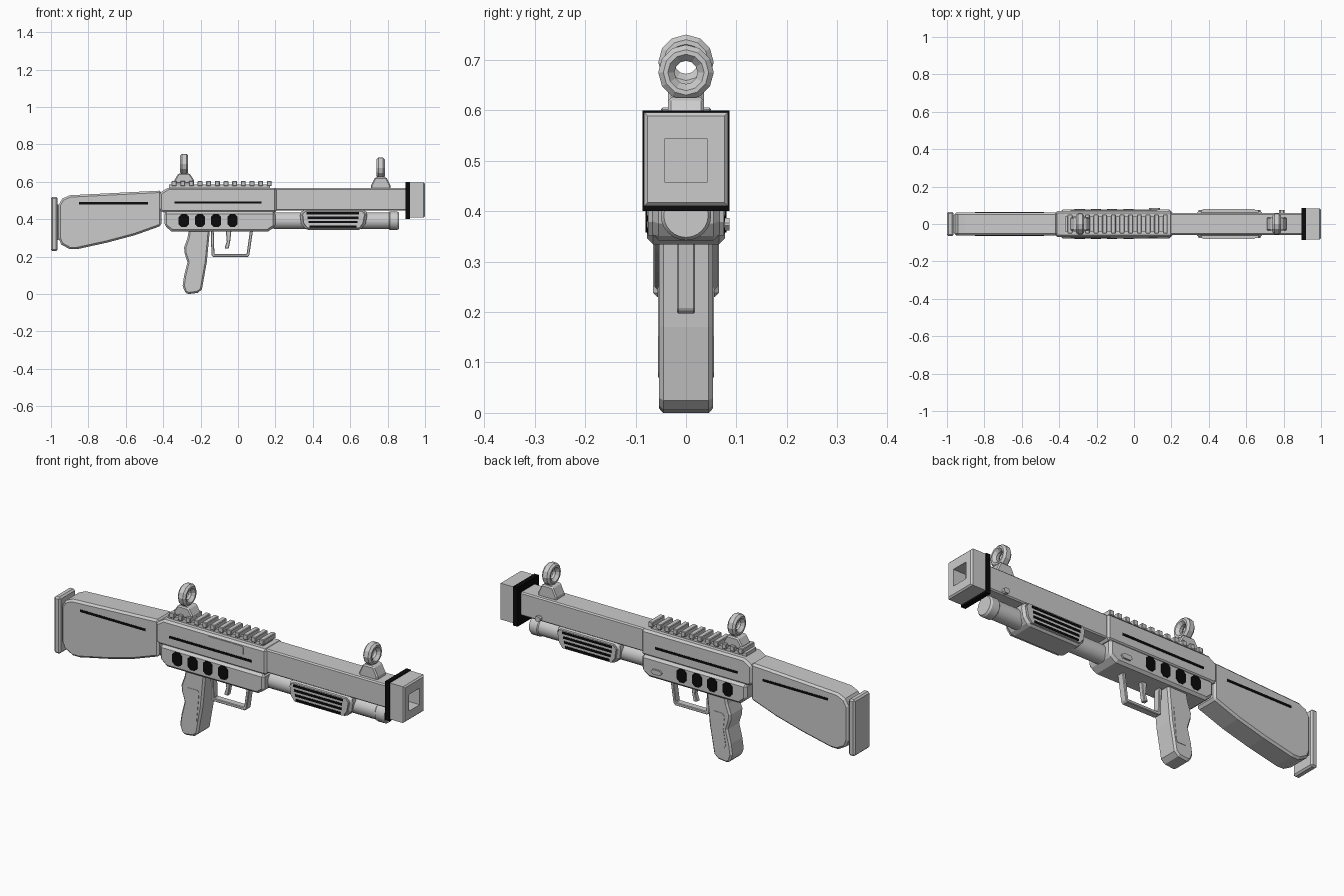
import bpy, bmesh, math
from mathutils import Vector


def material(name, v):
    m = bpy.data.materials.new(name)
    m.diffuse_color = (v, v, v, 1)
    return m


GREY = material("grey", 0.6)
BLACK = material("black", 0.003)


def finish(name, bm, mat=GREY, bevel=0.0):
    bmesh.ops.recalc_face_normals(bm, faces=bm.faces)
    me = bpy.data.meshes.new(name)
    bm.to_mesh(me)
    bm.free()
    me.materials.append(mat)
    ob = bpy.data.objects.new(name, me)
    bpy.context.collection.objects.link(ob)
    if bevel:
        b = ob.modifiers.new("edge", "BEVEL")
        b.width, b.segments, b.limit_method = bevel, 1, "ANGLE"
        b.angle_limit = math.radians(40)
    return ob


def prism(name, pts, y0, y1, mat=GREY, bevel=0.0):
    """Extrude an x-z outline from y0 to y1."""
    bm = bmesh.new()
    face = bm.faces.new([bm.verts.new((x, y0, z)) for x, z in pts])
    r = bmesh.ops.extrude_face_region(bm, geom=[face])
    vs = [g for g in r["geom"] if isinstance(g, bmesh.types.BMVert)]
    bmesh.ops.translate(bm, verts=vs, vec=(0, y1 - y0, 0))
    return finish(name, bm, mat, bevel)


def rect(x0, x1, z0, z1, c=0.0):
    """Rectangle outline, with cut corners when c is given."""
    if not c:
        return [(x0, z0), (x1, z0), (x1, z1), (x0, z1)]
    return [(x0 + c, z0), (x1 - c, z0), (x1, z0 + c), (x1, z1 - c),
            (x1 - c, z1), (x0 + c, z1), (x0, z1 - c), (x0, z0 + c)]


def box(name, x0, x1, hy, z0, z1, mat=GREY, bevel=0.0):
    return prism(name, rect(x0, x1, z0, z1), -hy, hy, mat, bevel)


def both_sides(name, pts, y, t, mat=BLACK):
    """Thin plate standing t proud of both side faces."""
    prism(name + "_front", pts, -y - t, -y + 0.004, mat)
    prism(name + "_back", pts, y - 0.004, y + t, mat)


def lathe(name, profile, x, z, n, closed=False, smooth=True):
    """Revolve (offset, radius) points about an x-direction axis."""
    bm = bmesh.new()
    rings = []
    for i in range(n):
        a = 2 * math.pi * i / n
        rings.append([bm.verts.new((x + o, r * math.sin(a), z + r * math.cos(a)))
                      for o, r in profile])
    k = len(profile)
    for i in range(n):
        a, b = rings[i], rings[(i + 1) % n]
        for j in range(k if closed else k - 1):
            bm.faces.new((a[j], a[(j + 1) % k], b[(j + 1) % k], b[j]))
    if not closed:
        bm.faces.new([r[0] for r in rings])
        bm.faces.new([r[-1] for r in rings])
    ob = finish(name, bm)
    if smooth:
        bpy.ops.object.select_all(action="DESELECT")
        ob.select_set(True)
        bpy.context.view_layer.objects.active = ob
        bpy.ops.object.shade_smooth_by_angle(angle=math.radians(32))
    return ob


# Stock and butt plate
prism("stock", [(-0.41, 0.365), (-0.55, 0.315), (-0.7, 0.275), (-0.86, 0.24),
                (-0.9, 0.24), (-0.945, 0.265), (-0.96, 0.3), (-0.96, 0.475),
                (-0.94, 0.51), (-0.9, 0.528), (-0.41, 0.553)],
      -0.062, 0.062, GREY, 0.01)
box("butt_plate", -1.0, -0.965, 0.065, 0.23, 0.52, GREY, 0.008)
box("butt_spacer", -0.968, -0.95, 0.045, 0.29, 0.48)
both_sides("stock_stripe", rect(-0.85, -0.48, 0.479, 0.491), 0.062, 0.002)

# Receiver halves
prism("upper_receiver", [(-0.42, 0.45), (-0.405, 0.436), (0.206, 0.436), (0.206, 0.568),
                         (-0.375, 0.568), (-0.42, 0.54)], -0.07, 0.07, GREY, 0.012)
prism("lower_receiver", [(-0.393, 0.44), (-0.393, 0.365), (-0.355, 0.334), (0.16, 0.334),
                         (0.2, 0.36), (0.2, 0.44)], -0.077, 0.077, GREY, 0.012)
both_sides("receiver_stripe", rect(-0.34, 0.125, 0.484, 0.496), 0.07, 0.002)
prism("ejection_port", rect(-0.125, 0.08, 0.505, 0.554, 0.008), -0.073, -0.06)
for i in range(4):
    x = -0.29 + 0.0867 * i
    both_sides("receiver_vent_%d" % (i + 1),
               rect(x - 0.027, x + 0.027, 0.358, 0.428, 0.015), 0.077, 0.003)
prism("release_button", rect(0.08, 0.14, 0.362, 0.386, 0.01), 0.07, 0.086)

# Top rail with teeth
box("rail_base", -0.37, 0.17, 0.04, 0.56, 0.585)
for i in range(12):
    x = -0.355 + 0.0463 * i
    box("rail_tooth_%d" % (i + 1), x, x + 0.026, 0.05, 0.578, 0.605, GREY, 0.003)

# Barrel, magazine tube and its cap
box("barrel", 0.19, 0.91, 0.058, 0.446, 0.566, GREY, 0.006)
lathe("magazine_tube", [(0, 0.045), (0.63, 0.045)], 0.19, 0.392, 24)
lathe("tube_cap", [(0, 0.044), (0.006, 0.05), (0.045, 0.05), (0.054, 0.044)],
      0.806, 0.392, 24)
prism("sling_stud", rect(0.775, 0.805, 0.45, 0.475, 0.007), 0.05, 0.075)

# Sliding fore-end with grooved pads
prism("pump", [(0.33, 0.43), (0.345, 0.45), (0.68, 0.45), (0.692, 0.43),
               (0.682, 0.375), (0.655, 0.342), (0.365, 0.342), (0.338, 0.375)],
      -0.066, 0.066, GREY, 0.012)
both_sides("pump_pad", [(0.345, 0.425), (0.36, 0.443), (0.665, 0.443), (0.677, 0.425),
                        (0.668, 0.378), (0.648, 0.352), (0.372, 0.352), (0.352, 0.378)],
           0.066, 0.009, GREY)
for i in range(4):
    z, s = 0.432 - 0.0235 * i, 0.005 * i
    both_sides("pump_groove_%d" % (i + 1),
               rect(0.366 + s, 0.648 - s, z - 0.006, z + 0.006), 0.075, 0.002)

# Muzzle block with a square bore
box("muzzle_band", 0.895, 0.92, 0.086, 0.4, 0.6, BLACK)
bm = bmesh.new()
loops = []
for x, hy, z0, z1 in [(0.918, 0.078, 0.415, 0.59), (0.918, 0.083, 0.41, 0.596),
                      (0.993, 0.083, 0.41, 0.596), (1.0, 0.076, 0.417, 0.589),
                      (1.0, 0.043, 0.458, 0.543), (0.93, 0.043, 0.458, 0.543)]:
    loops.append([bm.verts.new((x, y, z)) for y, z in
                  ((-hy, z0), (hy, z0), (hy, z1), (-hy, z1))])
for a, b in zip(loops, loops[1:]):
    for j in range(4):
        bm.faces.new((a[j], a[(j + 1) % 4], b[(j + 1) % 4], b[j]))
bm.faces.new(loops[0])
bm.faces.new(loops[-1])
finish("muzzle_block", bm)

# Ring sights on tapered feet
for name, x, zb, zc in (("rear", -0.288, 0.59, 0.695), ("front", 0.763, 0.56, 0.675)):
    zt = zc - 0.05
    prism(name + "_sight_foot", [(x - 0.052, zb), (x + 0.052, zb), (x + 0.052, zb + 0.02),
                                 (x + 0.03, zt), (x - 0.03, zt), (x - 0.052, zb + 0.02)],
          -0.036, 0.036, GREY, 0.006)
    lathe(name + "_sight_ring", [(-0.007, 0.023), (0.007, 0.023), (0.022, 0.036),
                                 (0.022, 0.045), (0.012, 0.055), (-0.012, 0.055),
                                 (-0.022, 0.045), (-0.022, 0.036)],
          x, zc, 12, closed=True, smooth=False)

# Pistol grip with side panels
prism("grip", [(-0.262, 0.345), (-0.27, 0.3), (-0.288, 0.25), (-0.286, 0.22),
               (-0.27, 0.17), (-0.288, 0.1), (-0.296, 0.045), (-0.283, 0.008),
               (-0.265, 0.0), (-0.215, 0.006), (-0.193, 0.025), (-0.167, 0.17),
               (-0.15, 0.345)], -0.054, 0.054, GREY, 0.009)
both_sides("grip_panel", [(-0.252, 0.07), (-0.205, 0.07), (-0.197, 0.08), (-0.182, 0.24),
                          (-0.19, 0.25), (-0.245, 0.25), (-0.257, 0.235), (-0.25, 0.17),
                          (-0.264, 0.09)], 0.054, 0.002, GREY)

# Trigger guard loop and trigger
prism("trigger_guard", [(-0.145, 0.34), (-0.142, 0.205), (-0.13, 0.197), (0.05, 0.197),
                        (0.06, 0.205), (0.08, 0.34), (0.064, 0.34), (0.046, 0.213),
                        (-0.126, 0.213), (-0.13, 0.34)], -0.018, 0.018, GREY, 0.003)
prism("trigger", [(-0.065, 0.34), (-0.06, 0.28), (-0.072, 0.245), (-0.05, 0.242),
                  (-0.042, 0.28), (-0.035, 0.34)], -0.012, 0.012, GREY, 0.003)
